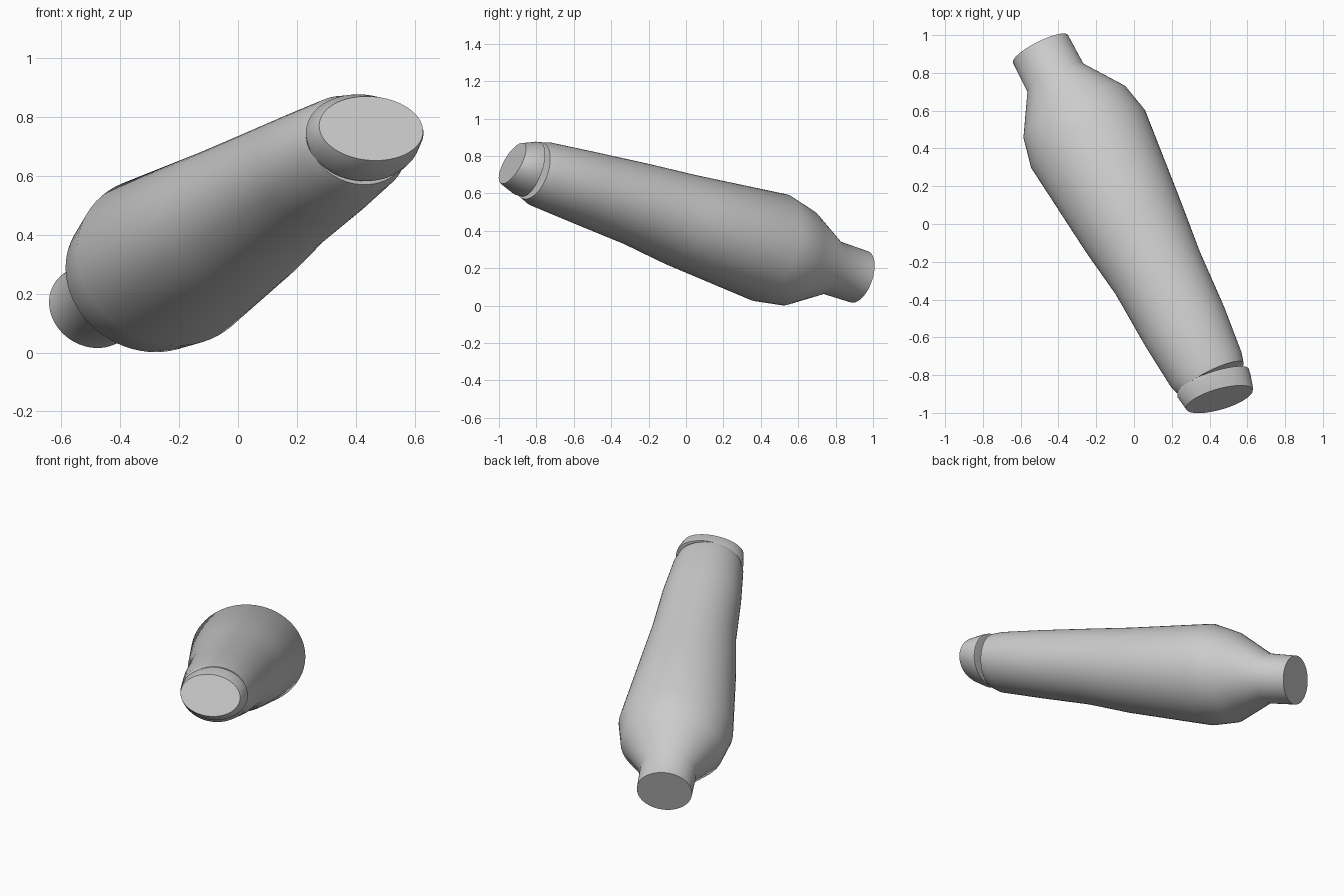
import bpy, bmesh, math
from mathutils import Vector

if "Cube" in bpy.data.objects:
    bpy.data.objects.remove(bpy.data.objects["Cube"])

SIDES = 64


def loft(name, rings):
    """Skin elliptical rings: (centre, width radius, height radius, axis)."""
    bm = bmesh.new()
    loops = []
    for centre, a, b, axis in rings:
        n = Vector(axis).normalized()
        u = Vector((-n.y, n.x, 0)).normalized()
        v = n.cross(u).normalized()
        c = Vector(centre)
        loops.append([bm.verts.new(c + u * a * math.cos(t) + v * b * math.sin(t))
                      for t in (2 * math.pi * i / SIDES for i in range(SIDES))])
    for lo, hi in zip(loops, loops[1:]):
        for i in range(SIDES):
            j = (i + 1) % SIDES
            bm.faces.new((lo[i], lo[j], hi[j], hi[i]))
    bm.faces.new(loops[0])
    bm.faces.new(loops[-1])
    bmesh.ops.recalc_face_normals(bm, faces=bm.faces)
    mesh = bpy.data.meshes.new(name)
    bm.to_mesh(mesh)
    bm.free()
    ob = bpy.data.objects.new(name, mesh)
    bpy.context.collection.objects.link(ob)
    bpy.ops.object.select_all(action='DESELECT')
    ob.select_set(True)
    bpy.context.view_layer.objects.active = ob
    bpy.ops.object.shade_smooth_by_angle(angle=math.radians(60))
    return ob


# Tapered limb body with bulge and narrow neck
AXIS = (0.433, -0.857, 0.276)
loft("limb_body", [(c, a, b, AXIS) for c, a, b in [
    ((-0.495, 0.927, 0.154), 0.163, 0.144),
    ((-0.415, 0.772, 0.205), 0.166, 0.147),
    ((-0.312, 0.587, 0.257), 0.304, 0.266),
    ((-0.243, 0.450, 0.310), 0.338, 0.298),
    ((0.000, -0.022, 0.458), 0.284, 0.251),
    ((0.125, -0.258, 0.542), 0.250, 0.224),
    ((0.270, -0.545, 0.632), 0.233, 0.198),
    ((0.383, -0.772, 0.703), 0.208, 0.176),
    ((0.410, -0.820, 0.722), 0.190, 0.158),
]])

# Cuff closing the wide end
loft("end_cuff", [
    ((0.418, -0.826, 0.727), 0.185, 0.145, (0.30, -0.90, 0.30)),
    ((0.419, -0.829, 0.728), 0.198, 0.153, (0.30, -0.90, 0.30)),
    ((0.424, -0.856, 0.735), 0.202, 0.152, (0.28, -0.88, 0.36)),
    ((0.449, -0.915, 0.755), 0.188, 0.128, (0.26, -0.86, 0.43)),
    ((0.452, -0.928, 0.761), 0.183, 0.122, (0.25, -0.86, 0.45)),
])
